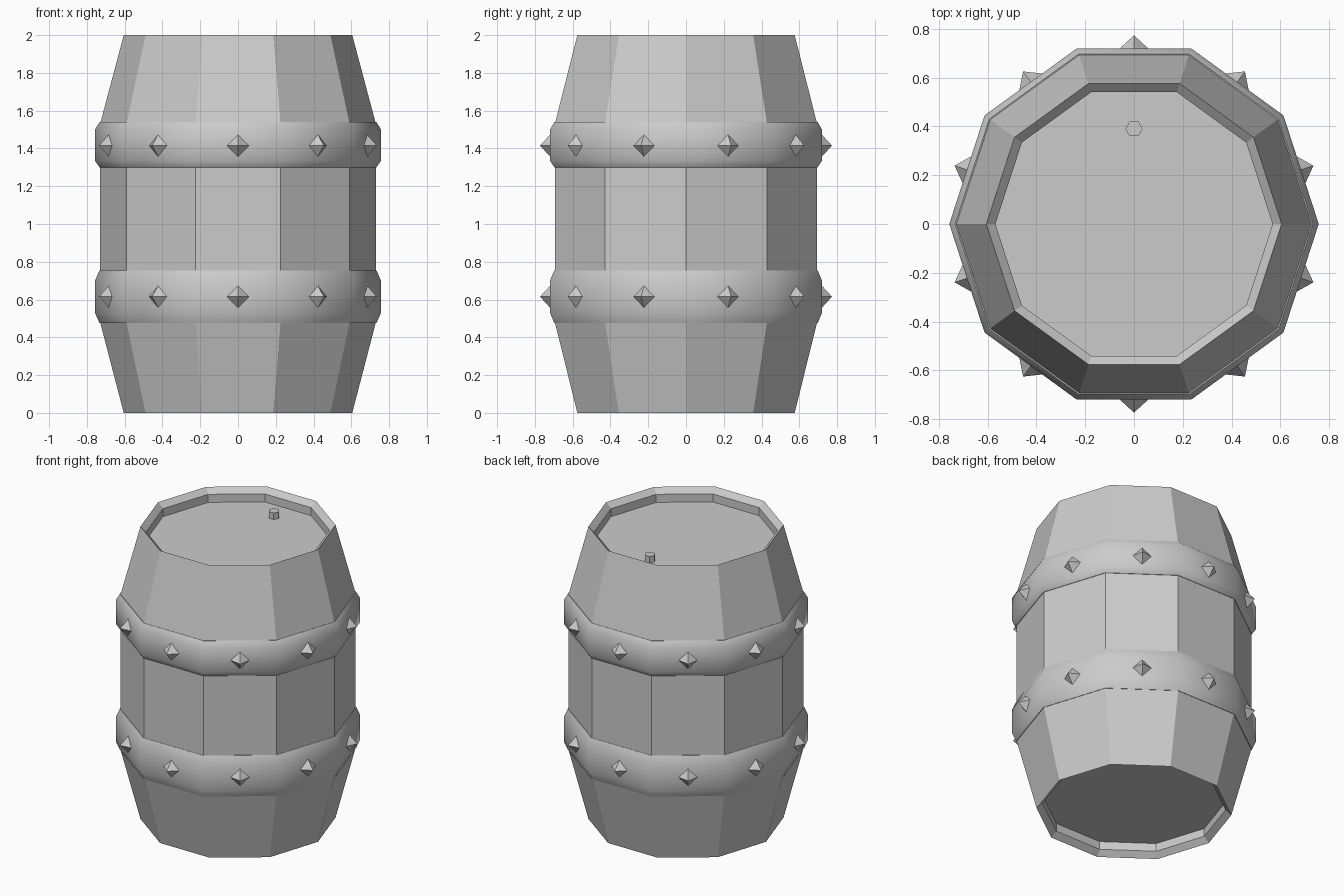
import bpy, bmesh, math
from mathutils import Matrix, Vector

if "Cube" in bpy.data.objects:
    bpy.data.objects.remove(bpy.data.objects["Cube"])

SIDES = 10


def make_object(name, bm):
    bmesh.ops.recalc_face_normals(bm, faces=bm.faces[:])
    mesh = bpy.data.meshes.new(name)
    bm.to_mesh(mesh)
    bm.free()
    obj = bpy.data.objects.new(name, mesh)
    bpy.context.collection.objects.link(obj)
    return obj


def lathe(name, profile, closed=False):
    """Ten-sided lathe of (radius, z) points; open profiles get end caps."""
    bm = bmesh.new()
    rings = []
    for r, z in profile:
        rings.append([bm.verts.new((r * math.cos(a), r * math.sin(a), z))
                      for a in (math.tau * i / SIDES for i in range(SIDES))])
    pairs = list(zip(rings, rings[1:]))
    if closed:
        pairs.append((rings[-1], rings[0]))
    else:
        bm.faces.new(rings[0])
        bm.faces.new(rings[-1])
    for a, b in pairs:
        for i in range(SIDES):
            j = (i + 1) % SIDES
            bm.faces.new((a[i], a[j], b[j], b[i]))
    return make_object(name, bm)


# Barrel staves with recessed, chamfered lids at both ends
lathe("barrel_body", [(0.568, 0.09), (0.568, 0.035), (0.605, 0), (0.73, 0.48),
                      (0.73, 1.53), (0.605, 2), (0.568, 1.965), (0.568, 1.91)])

# Metal hoops, softly shaded
hoops = {
    "lower_hoop": [(0.70, 0.48), (0.733, 0.475), (0.757, 0.53),
                   (0.757, 0.70), (0.733, 0.755), (0.70, 0.75)],
    "upper_hoop": [(0.70, 1.30), (0.733, 1.30), (0.757, 1.335),
                   (0.757, 1.50), (0.733, 1.54), (0.70, 1.53)],
}
for name, profile in hoops.items():
    hoop = lathe(name, profile, closed=True)
    bpy.ops.object.select_all(action='DESELECT')
    hoop.select_set(True)
    bpy.context.view_layer.objects.active = hoop
    bpy.ops.object.shade_smooth_by_angle(angle=math.radians(40))

# Pyramid studs, one on each flat of each hoop
flat_radius = 0.757 * math.cos(math.pi / SIDES)
for name, z in (("lower_studs", 0.615), ("upper_studs", 1.415)):
    bm = bmesh.new()
    for i in range(SIDES):
        angle = math.tau * (i + 0.5) / SIDES
        place = (Matrix.Rotation(angle, 4, 'Z')
                 @ Matrix.Translation(Vector((flat_radius + 0.025, 0, z)))
                 @ Matrix.Rotation(math.pi / 2, 4, 'Y'))
        bmesh.ops.create_cone(bm, cap_ends=True, segments=4, radius1=0.061,
                              radius2=0, depth=0.056, matrix=place)
    make_object(name, bm)

# Small hexagonal bung on the top lid
bm = bmesh.new()
bmesh.ops.create_cone(bm, cap_ends=True, segments=6, radius1=0.035, radius2=0.035,
                      depth=0.06, matrix=Matrix.Translation((0, 0.39, 1.925))
                      @ Matrix.Rotation(math.pi / 6, 4, 'Z'))
bung = make_object("bung", bm)
# turn corners toward +-x
if max(v.co.x for v in bung.data.vertices) < 0.034:
    shift = Matrix.Translation((0, 0.39, 0))
    bung.data.transform(shift @ Matrix.Rotation(math.pi / 6, 4, 'Z') @ shift.inverted())
